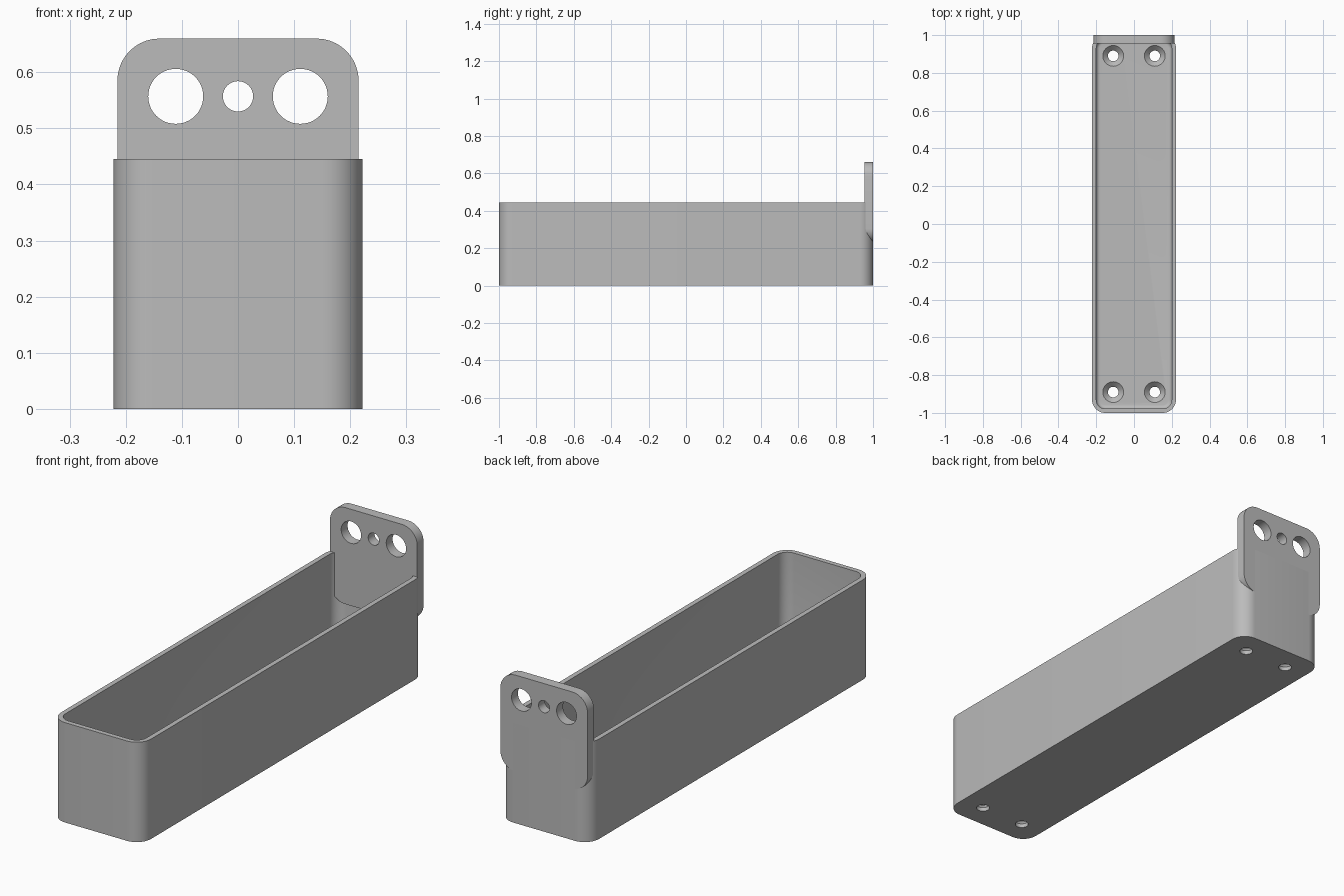
import bpy
import bmesh
from math import cos, sin, pi, radians

cube = bpy.data.objects.get("Cube")
if cube:
    bpy.data.objects.remove(cube, do_unlink=True)

grey = bpy.data.materials.new("plain grey")
grey.use_nodes = True
grey.diffuse_color = (0.5, 0.5, 0.5, 1)
grey.node_tree.nodes["Principled BSDF"].inputs["Base Color"].default_value = (0.5, 0.5, 0.5, 1)


def rounded_rect(hx, hy, r, steps=10):
    """Outline of a rounded rectangle, counter-clockwise."""
    pts = []
    for q, (sx, sy) in enumerate([(1, 1), (-1, 1), (-1, -1), (1, -1)]):
        for i in range(steps + 1):
            a = (q + i / steps) * pi / 2
            pts.append((sx * (hx - r) + r * cos(a), sy * (hy - r) + r * sin(a)))
    return pts


def circle(x, y, r, n=48):
    return [(x + r * cos(2 * pi * i / n), y + r * sin(2 * pi * i / n)) for i in range(n)]


def loft(name, layers, axis="Z"):
    """Closed solid through (outline, height) layers, along z or along y."""
    bm = bmesh.new()
    rings = []
    for outline, h in layers:
        rings.append([bm.verts.new((u, v, h) if axis == "Z" else (u, h, v)) for u, v in outline])
    for low, high in zip(rings, rings[1:]):
        n = len(low)
        for i in range(n):
            j = (i + 1) % n
            bm.faces.new((low[i], low[j], high[j], high[i]))
    bm.faces.new(rings[0])
    bm.faces.new(rings[-1])
    bmesh.ops.recalc_face_normals(bm, faces=bm.faces)
    mesh = bpy.data.meshes.new(name)
    bm.to_mesh(mesh)
    bm.free()
    mesh.materials.append(grey)
    obj = bpy.data.objects.new(name, mesh)
    bpy.context.collection.objects.link(obj)
    return obj


def cut(obj, cutters):
    """Subtract the cutters, keep the result and drop the cutters."""
    for c in cutters:
        c.hide_render = True
        mod = obj.modifiers.new("cut", "BOOLEAN")
        mod.operation = "DIFFERENCE"
        mod.solver = "EXACT"
        mod.object = c
    graph = bpy.context.evaluated_depsgraph_get()
    mesh = bpy.data.meshes.new_from_object(obj.evaluated_get(graph))
    obj.modifiers.clear()
    obj.data = mesh
    for c in cutters:
        bpy.data.objects.remove(c, do_unlink=True)


HALF_W, TOP, FLOOR, WALL, CORNER = 0.222, 0.445, 0.045, 0.022, 0.07
FILLET = 0.02

# Tray: rounded block with a hollow that has a filleted floor edge
tray = loft("tray", [(rounded_rect(HALF_W, 1, CORNER), z) for z in (0, TOP)])
layers = []
for i in range(6):
    a = i / 5 * pi / 2
    inset = WALL + FILLET * (1 - sin(a))
    layers.append((rounded_rect(HALF_W - inset, 1 - inset, CORNER - inset),
                   FLOOR + FILLET * (1 - cos(a))))
layers.append((rounded_rect(HALF_W - WALL, 1 - WALL, CORNER - WALL), TOP + 0.1))
cutters = [loft("hollow", layers)]

# Countersunk screw holes in the floor
for x in (-0.11, 0.11):
    for y in (-0.89, 0.89):
        cutters.append(loft("screw_cutter", [
            (circle(x, y, 0.028), -0.05), (circle(x, y, 0.028), FLOOR - 0.027),
            (circle(x, y, 0.055), FLOOR), (circle(x, y, 0.055), FLOOR + 0.03)]))
cut(tray, cutters)

# Hanging plate at the back with three holes
MID, HALF_H = 0.445, 0.215
plate_outline = [(x, z + MID) for x, z in rounded_rect(0.215, HALF_H, 0.075)]
plate = loft("hanging_plate", [(plate_outline, y) for y in (0.955, 1)], "Y")
cut(plate, [loft("hole_cutter", [(circle(x, 0.557, r), y) for y in (0.9, 1.1)], "Y")
            for x, r in ((-0.111, 0.049), (0, 0.027), (0.111, 0.049))])

# Smooth the round parts and keep the edges crisp
bpy.ops.object.select_all(action="DESELECT")
for obj in (tray, plate):
    obj.select_set(True)
bpy.context.view_layer.objects.active = tray
bpy.ops.object.shade_smooth_by_angle(angle=radians(30))
